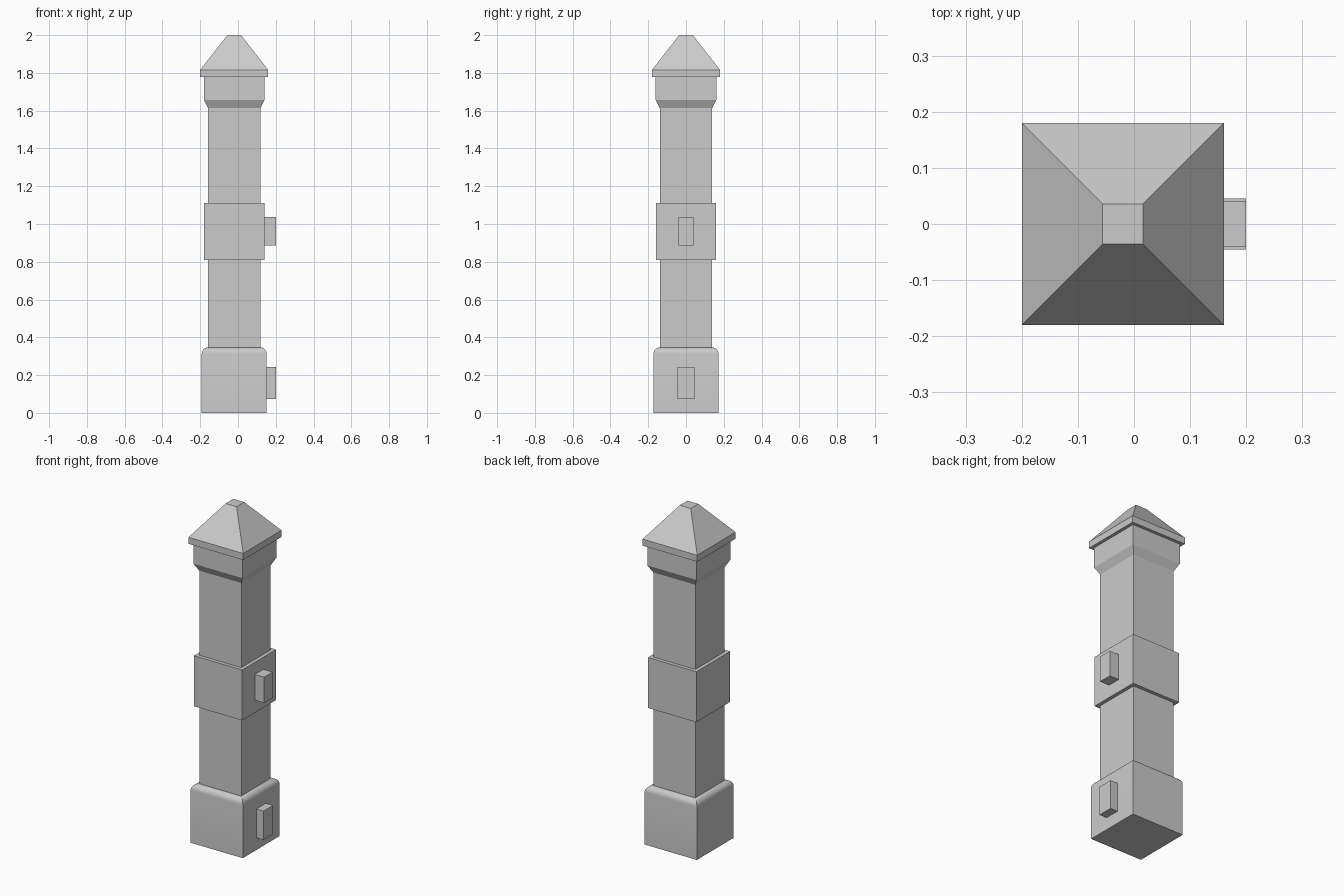
import bpy, bmesh, math

if "Cube" in bpy.data.objects:
    bpy.data.objects.remove(bpy.data.objects["Cube"])

CX, CY = -0.02, 0.0  # tower axis


def square_loft(name, rings):
    """Closed solid from stacked squares given as (half width, height)."""
    bm = bmesh.new()
    loops = []
    for h, z in rings:
        loops.append([bm.verts.new((CX + sx * h, CY + sy * h, z))
                      for sx, sy in ((-1, -1), (1, -1), (1, 1), (-1, 1))])
    bm.faces.new(loops[0][::-1])
    bm.faces.new(loops[-1])
    for a, b in zip(loops, loops[1:]):
        for i in range(4):
            j = (i + 1) % 4
            bm.faces.new((a[i], a[j], b[j], b[i]))
    return finish(name, bm)


def box(name, x, y, z):
    """Box from (min, max) ranges."""
    bm = bmesh.new()
    bmesh.ops.create_cube(bm, size=1)
    for v in bm.verts:
        v.co = [r[0] if c < 0 else r[1] for c, r in zip(v.co, (x, y, z))]
    return finish(name, bm)


def finish(name, bm):
    mesh = bpy.data.meshes.new(name)
    bm.to_mesh(mesh)
    bm.free()
    obj = bpy.data.objects.new(name, mesh)
    bpy.context.collection.objects.link(obj)
    return obj


# Base with rounded top rim
r = 0.034
rim = [(0.172 - r + r * math.cos(t), 0.347 - r + r * math.sin(t))
       for t in (math.pi / 2 * i / 5 for i in range(6))]
base = square_loft("base", [(0.172, 0)] + rim)
bpy.context.view_layer.objects.active = base
base.select_set(True)
bpy.ops.object.shade_smooth_by_angle(angle=math.radians(30))

# Shaft flaring into the head
square_loft("shaft", [(0.138, 0.347), (0.138, 1.613), (0.161, 1.657), (0.161, 1.777)])

# Middle band
square_loft("middle_band", [(0.159, 0.81), (0.159, 1.11)])

# Cap slab and truncated pyramid roof
square_loft("cap", [(0.18, 1.777), (0.18, 1.816), (0.036, 2.0)])

# Blocks projecting from the right side
box("lower_block", (0.13, 0.2), (-0.045, 0.045), (0.073, 0.244))
box("upper_block", (0.12, 0.2), (-0.04, 0.04), (0.885, 1.038))
